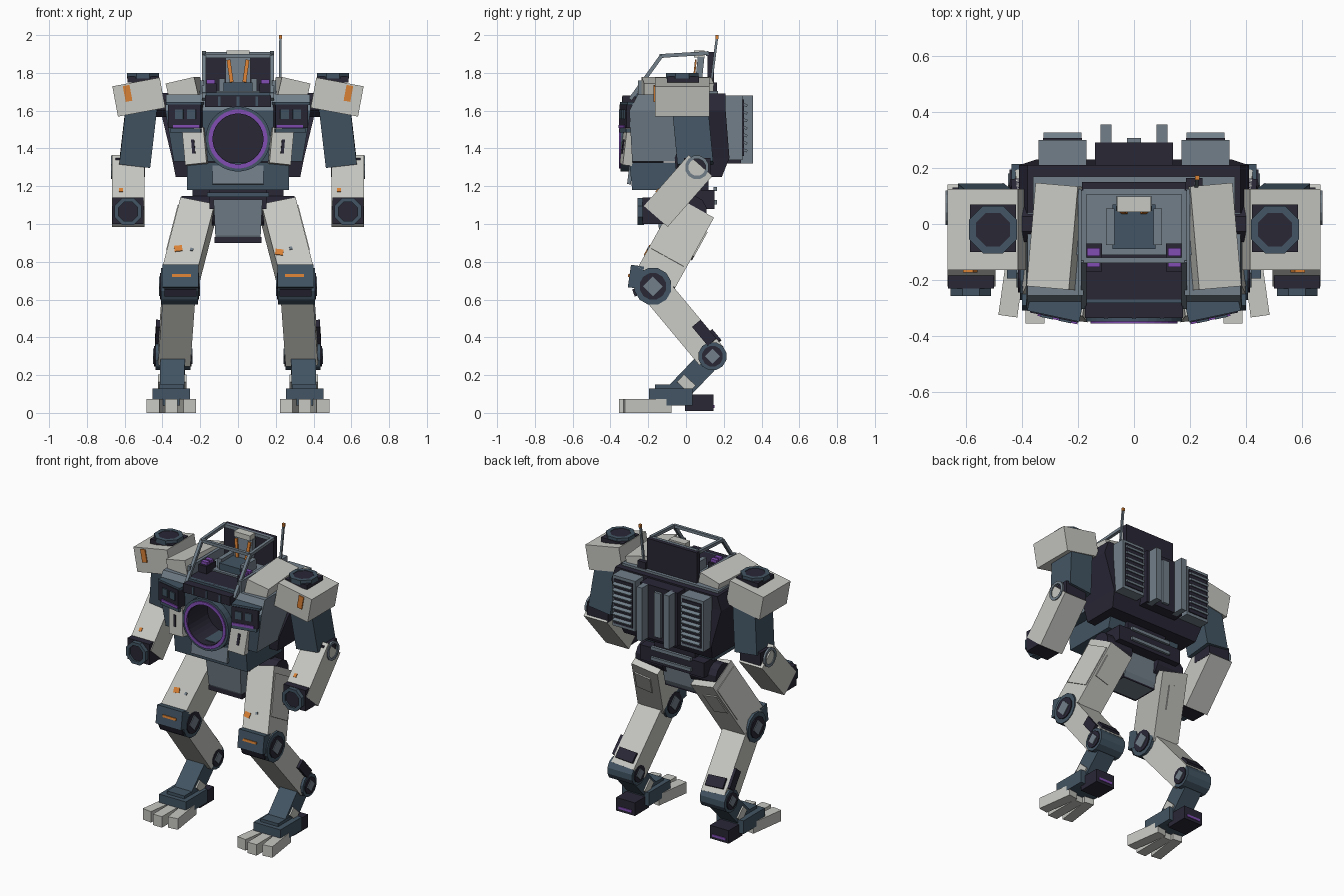
import bpy, bmesh
from math import radians, pi
from mathutils import Matrix, Vector, Euler

cube = bpy.data.objects.get("Cube")
if cube:
    bpy.data.objects.remove(cube)


def material(name, r, g, b):
    m = bpy.data.materials.new(name)
    m.use_nodes = True
    m.diffuse_color = (r, g, b, 1)
    m.node_tree.nodes["Principled BSDF"].inputs["Base Color"].default_value = (r, g, b, 1)
    return m


LIGHT = material("light_armour", .57, .57, .54)
SLATE = material("slate_blue", .055, .09, .125)
MID = material("steel_grey", .165, .21, .25)
DARK = material("dark_frame", .022, .02, .036)
PURPLE = material("purple_glow", .22, .075, .45)
ORANGE = material("orange_paint", .7, .22, .035)


def finish(name, bm, mat, pair=False, at=None):
    if at:
        bm.transform(at)
    bmesh.ops.recalc_face_normals(bm, faces=bm.faces)
    me = bpy.data.meshes.new(name)
    bm.to_mesh(me)
    bm.free()
    me.materials.append(mat)
    ob = bpy.data.objects.new(name, me)
    bpy.context.collection.objects.link(ob)
    if pair:  # the left part is built, the right one mirrored
        ob.modifiers.new("mirror", 'MIRROR').use_mirror_merge = False
    return ob


def box(name, loc, size, mat, pair=False, rot=(0, 0, 0), at=None):
    bm = bmesh.new()
    bmesh.ops.create_cube(bm, size=1)
    turn = Euler([radians(a) for a in rot]).to_matrix().to_4x4()
    m = Matrix.Translation(loc) @ turn @ Matrix.Diagonal((*size, 1))
    return finish(name, bm, mat, pair, at @ m if at else m)


def place(loc, axis, sides, turn=None):
    tilt = {'X': Matrix.Rotation(pi / 2, 4, 'Y'), 'Y': Matrix.Rotation(pi / 2, 4, 'X'),
            'Z': Matrix.Identity(4)}[axis]
    spin = Matrix.Rotation(pi / sides if turn is None else turn, 4, 'Z')
    return Matrix.Translation(loc) @ tilt @ spin


def cyl(name, loc, r, depth, mat, axis='X', sides=8, pair=False, turn=None):
    bm = bmesh.new()
    bmesh.ops.create_cone(bm, cap_ends=True, segments=sides, radius1=r, radius2=r, depth=depth)
    return finish(name, bm, mat, pair, place(loc, axis, sides, turn))


def ring(name, loc, r0, r1, depth, mat, axis='Y', sides=32, pair=False):
    bm = bmesh.new()
    h = depth / 2
    vs = [bm.verts.new((r, 0, z)) for r, z in ((r0, -h), (r1, -h), (r1, h), (r0, h))]
    es = [bm.edges.new((vs[i], vs[(i + 1) % 4])) for i in range(4)]
    bmesh.ops.spin(bm, geom=vs + es, cent=(0, 0, 0), axis=(0, 0, 1), angle=2 * pi, steps=sides)
    bmesh.ops.remove_doubles(bm, verts=bm.verts, dist=.0005)
    return finish(name, bm, mat, pair, place(loc, axis, sides))


def loft(name, sections, mat):
    """Stack of rectangles: height, half width, front y, back y."""
    bm = bmesh.new()
    loops = [[bm.verts.new(p) for p in ((-w, a, z), (w, a, z), (w, b, z), (-w, b, z))]
             for z, w, a, b in sections]
    for lo, hi in zip(loops, loops[1:]):
        for i in range(4):
            j = (i + 1) % 4
            bm.faces.new((lo[i], lo[j], hi[j], hi[i]))
    bm.faces.new(loops[0])
    bm.faces.new(loops[-1])
    return finish(name, bm, mat)


def limb(name, top, end, w, d, mat, pair=True):
    """Box between two joints; returns its frame for attached parts."""
    top, end = Vector(top), Vector(end)
    z = (top - end).normalized()
    ref = Vector((0, 1, 0)) if abs(z.x) > .9 else Vector((1, 0, 0))
    x = (ref - z * ref.dot(z)).normalized()
    frame = Matrix((x, z.cross(x), z)).transposed().to_4x4()
    frame.translation = (top + end) / 2
    box(name, (0, 0, 0), (w, d, (top - end).length), mat, pair, at=frame)
    return frame


# Torso shells
chest = loft("chest", [(1.33, .34, -.285, .04), (1.6, .385, -.3, .06), (1.685, .38, -.255, .06)], MID)
chest.data.materials.append(SLATE)
for f in chest.data.polygons:
    f.material_index = 1 if f.normal.z < -.5 or (f.normal.y < -.5 and f.normal.z < .3) else 0
loft("rear_torso", [(1.25, .33, -.05, .19), (1.35, .35, -.06, .23), (1.6, .41, .04, .21), (1.69, .38, .04, .21)], DARK)
box("torso_deck", (0, .03, 1.67), (.72, .28, .07), MID)
loft("abdomen", [(1.19, .27, -.285, .08), (1.335, .27, -.3, .12)], SLATE).data.transform(Matrix.Translation((0, 0, -.01)))
box("abdomen_plate", (0, -.296, 1.26), (.27, .02, .1), MID, rot=(-7, 0, 0))

# Round chest intake, sunk into the chest
cutter = cyl("intake_cutter", (0, -.33, 1.45), .145, .44, DARK, 'Y', 32)
cutter.hide_render = True
cutter.hide_viewport = True
cut = chest.modifiers.new("intake", 'BOOLEAN')
cut.object, cut.solver = cutter, 'EXACT'
ring("intake_liner", (0, -.235, 1.45), .132, .146, .228, DARK)
cyl("intake_back", (0, -.13, 1.45), .146, .02, DARK, 'Y', 32)
ring("intake_collar", (0, -.315, 1.45), .145, .172, .065, SLATE)
ring("intake_glow", (0, -.35, 1.45), .135, .156, .01, PURPLE)

# Chest pods and panels
box("chest_pod", (.277, -.295, 1.57), (.175, .08, .125), DARK, True, (0, 0, 12))
box("chest_pod_brow", (.28, -.29, 1.637), (.19, .08, .016), SLATE, True, (0, 0, 12))
box("chest_pod_glow", (.272, -.336, 1.516), (.145, .014, .018), PURPLE, True, (0, 0, 12))
box("chest_pod_chin", (.272, -.3, 1.495), (.165, .07, .022), SLATE, True, (0, 0, 12))
for x in (.245, .31):
    box("pod_launcher", (x, -.34 + (x - .245) * .21, 1.58), (.045, .02, .05), SLATE, True, (0, 0, 12))
box("chest_panel", (.228, -.307, 1.41), (.115, .05, .19), LIGHT, True, (-6, 6, 8))
box("chest_panel_slot", (.237, -.333, 1.41), (.016, .009, .075), DARK, True, (-6, 6, 8))
box("shoulder_cover", (.278, -.045, 1.7), (.155, .37, .125), LIGHT, True, (0, 13, 5))

# Open cockpit
box("cockpit_floor", (0, -.06, 1.68), (.37, .42, .03), DARK)
box("cockpit_side", (.19, -.065, 1.71), (.02, .38, .1), MID, True)
box("dashboard", (0, -.27, 1.65), (.35, .13, .06), DARK)
box("dashboard_sill", (0, -.27, 1.685), (.38, .025, .02), SLATE)
for x in (-.1, 0, .1):
    box("dashboard_rib", (x, -.333, 1.65), (.014, .012, .05), SLATE)
box("cockpit_back_wall", (0, .132, 1.755), (.37, .035, .31), DARK)
box("wall_trim", (0, .115, 1.9), (.36, .02, .022), MID)
box("console", (.145, -.12, 1.715), (.06, .1, .06), DARK, True)
for y in (-.1, -.14):
    box("console_light", (.145, y, 1.754), (.046, .028, .02), PURPLE, True)
box("seat_base", (0, -.01, 1.72), (.155, .16, .06), SLATE)
box("seat_back", (0, .07, 1.79), (.13, .035, .19), MID, rot=(-6, 0, 0))
box("seat_bolster", (.085, -.01, 1.73), (.03, .13, .08), MID, True)
box("headrest", (0, .07, 1.9), (.12, .055, .035), LIGHT)
box("harness_strap", (.042, .046, 1.81), (.02, .009, .12), ORANGE, True, (-6, 8, 0))

# Roll cage and antenna
cage = [(.18, -.295, 1.66), (.18, -.13, 1.89), (.18, .12, 1.905)]
for a, b in zip(cage, cage[1:]):
    limb("cage_side_bar", a, b, .02, .02, MID)
limb("cage_cross_bar", (-.18, -.13, 1.89), (.18, -.13, 1.89), .02, .02, MID, False)
box("antenna_base", (.215, .13, 1.71), (.06, .07, .08), DARK)
limb("antenna_mast", (.225, .163, 1.98), (.222, .13, 1.72), .013, .013, MID, False)
box("antenna_tip", (.225, .165, 1.99), (.016, .016, .02), ORANGE)

# Back: spine and louvred vents
box("spine", (0, .23, 1.5), (.28, .12, .36), DARK)
box("spine_post", (.1, .31, 1.5), (.04, .09, .36), MID, True)
box("spine_rail", (0, .295, 1.5), (.05, .025, .3), MID)
box("vent_housing", (.255, .225, 1.51), (.17, .15, .34), MID, True)
box("vent_recess", (.255, .302, 1.51), (.14, .009, .3), DARK, True)
for i in range(7):
    box("vent_slat", (.255, .312, 1.39 + i * .04), (.135, .026, .014), MID, True, (-25, 0, 0))

# Waist and pelvis
box("waist", (0, .01, 1.17), (.3, .22, .18), DARK)
box("waist_collar", (0, -.02, 1.155), (.33, .27, .025), SLATE)
box("rear_hip_block", (0, .08, 1.13), (.48, .14, .1), DARK)
for z in (1.185, 1.115):
    box("hip_rail", (0, .155, z), (.3, .02, .022), MID)
loft("pelvis", [(.9, .115, -.12, .04), (.94, .12, -.14, .06), (1.13, .13, -.16, .08)], MID)
box("pelvis_underside", (0, -.045, .915), (.25, .18, .03), DARK)
cyl("hip_joint", (.2, .03, 1.07), .08, .2, DARK, sides=12, pair=True)

# Shoulders
shoulder = Matrix.Translation((.525, -.02, 1.672)) @ Matrix.Rotation(radians(10.5), 4, 'Y')
box("shoulder_pod", (0, 0, 0), (.255, .29, .163), LIGHT, True, at=shoulder)
box("shoulder_mark", (.055, -.148, .03), (.036, .009, .085), ORANGE, True, at=shoulder)
cyl("shoulder_joint", (.4, 0, 1.63), .07, .14, DARK, pair=True)
box("hatch_base", (.503, -.015, 1.765), (.165, .17, .03), DARK, True)
ring("hatch_ring", (.503, -.02, 1.785), .065, .092, .03, SLATE, 'Z', 8, True)
cyl("hatch_cap", (.503, -.02, 1.782), .068, .03, DARK, 'Z', pair=True)

# Arms
limb("upper_arm", (.51, .02, 1.63), (.547, .05, 1.315), .165, .19, SLATE)
box("elbow_block", (.57, .06, 1.3), (.155, .14, .1), DARK, True)
arm = limb("forearm", (.58, .077, 1.31), (.58, -.16, 1.04), .172, .168, LIGHT)
ring("elbow_ring", (.665, .058, 1.3), .046, .064, .014, MID, 'X', 12, True)
box("wrist_block", (.582, -.175, 1.07), (.165, .11, .14), DARK, True)
ring("wrist_ring", (.582, -.24, 1.066), .055, .078, .035, SLATE, 'Y', 8, True)
cyl("wrist_core", (.582, -.232, 1.066), .057, .025, DARK, 'Y', pair=True)

# Thighs and knees
thigh = limb("thigh", (.214, .04, 1.07), (.31, -.165, .7), .185, .225, LIGHT)
box("thigh_side_plate", (.092, .0, .04), (.012, .2, .27), LIGHT, True, at=thigh)
box("thigh_back_plate", (.02, .113, .06), (.11, .014, .15), LIGHT, True, at=thigh)
cyl("knee_joint", (.31, -.175, .67), .1, .195, SLATE, sides=12, pair=True)
cyl("knee_inner", (.31, -.175, .67), .072, .208, DARK, sides=12, pair=True)
cyl("knee_hub", (.31, -.175, .67), .052, .218, MID, sides=4, pair=True, turn=0)
box("knee_guard", (.305, -.265, .72), (.19, .07, .12), SLATE, True, (-8, 0, 0))
box("knee_guard_lip", (.305, -.25, .645), (.17, .06, .04), DARK, True, (20, 0, 0))
box("knee_stripe", (.3, -.302, .727), (.1, .009, .015), ORANGE, True, (-8, 0, 0))

# Paint chips, placed differently on each side
for side, x, chip, fx in ((1, -.065, .0, -.045), (-1, .035, -.035, .04)):
    flip = Matrix.Diagonal((side, 1, 1, 1))
    box("thigh_mark", (x, -.114, -.09), (.042, .007, .034), ORANGE, rot=(0, 20, 0), at=flip @ thigh)
    box("thigh_chip", (chip, -.114, -.08), (.016, .007, .016), MID, at=flip @ thigh)
    box("forearm_mark", (fx, -.085, -.07), (.02, .007, .024), ORANGE, at=flip @ arm)

# Shins and ankles
shin = limb("shin", (.312, -.165, .66), (.338, .135, .3), .172, .16, LIGHT)
box("calf_side_plate", (.09, .05, -.12), (.03, .06, .13), DARK, True, at=shin)
box("calf_back_plate", (0, .08, -.165), (.13, .03, .07), DARK, True, at=shin)
cyl("ankle_joint", (.345, .14, .3), .076, .185, SLATE, sides=12, pair=True)
cyl("ankle_inner", (.345, .14, .3), .056, .198, DARK, sides=12, pair=True)
cyl("ankle_hub", (.345, .14, .3), .04, .21, MID, sides=4, pair=True, turn=0)
hock = limb("hock", (.345, .14, .3), (.35, -.07, .08), .13, .12, SLATE)
box("hock_guard", (0, 0, -.05), (.15, .085, .055), LIGHT, True, at=hock)

# Feet
box("foot_body", (.353, -.08, .085), (.2, .23, .09), SLATE, True)
box("foot_instep", (.35, -.1, .135), (.13, .13, .03), SLATE, True)
for i in (-1, 0, 1):
    box("toe", (.353 + i * .08, -.23 + .025 * abs(i), .037), (.068, .25, .074), LIGHT, True, (0, 0, 8 * i))
box("heel", (.35, .07, .053), (.14, .15, .088), DARK, True)
box("heel_glow", (.35, .146, .035), (.1, .008, .016), PURPLE, True)
